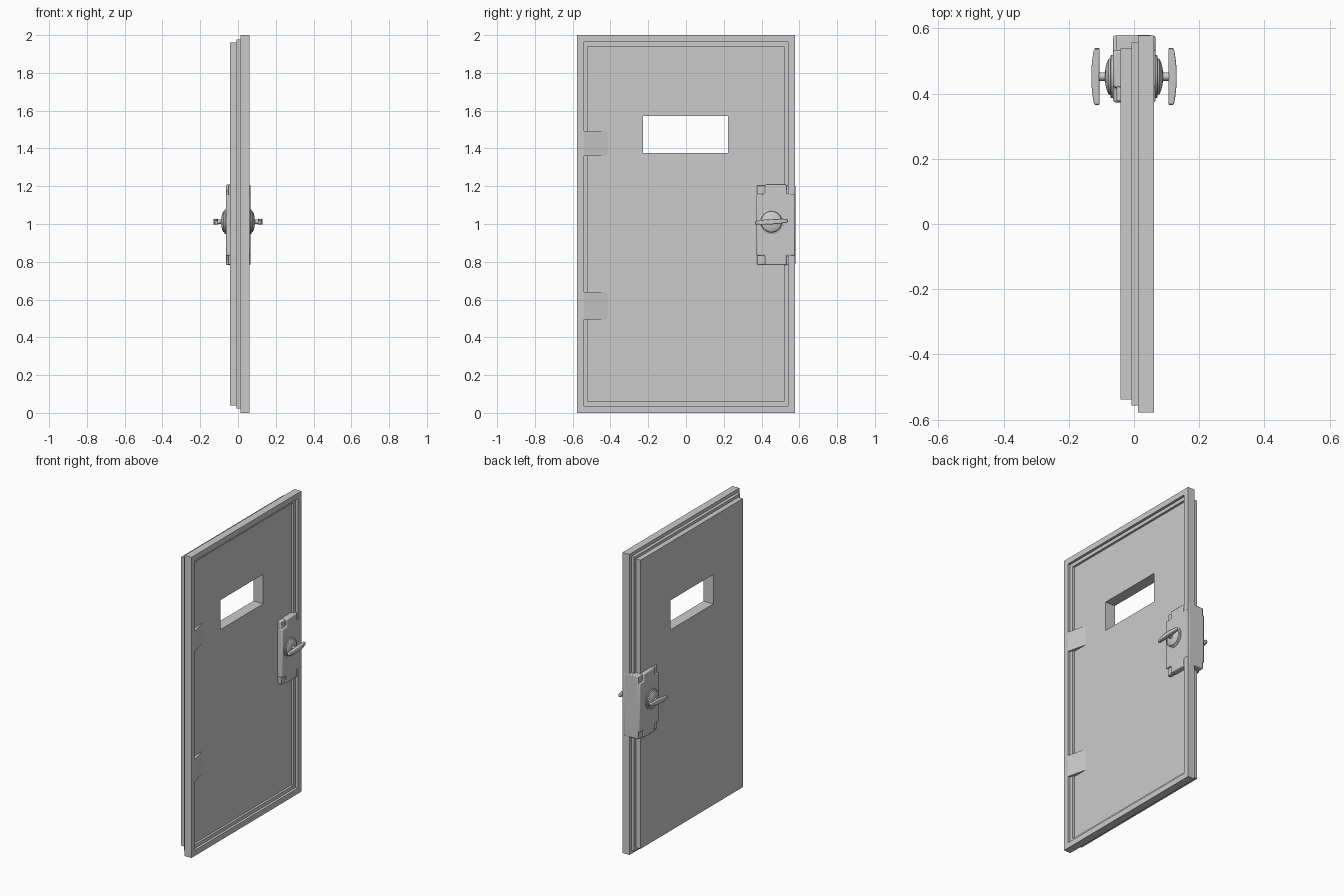
import bpy, bmesh, math
from mathutils import Matrix, Vector

if "Cube" in bpy.data.objects:
    bpy.data.objects.remove(bpy.data.objects["Cube"])


def make_object(name, bm):
    bmesh.ops.recalc_face_normals(bm, faces=bm.faces)
    mesh = bpy.data.meshes.new(name)
    bm.to_mesh(mesh)
    bm.free()
    obj = bpy.data.objects.new(name, mesh)
    bpy.context.collection.objects.link(obj)
    return obj


def bevel(obj, width, segments=2):
    mod = obj.modifiers.new("Bevel", "BEVEL")
    mod.width, mod.segments = width, segments
    mod.limit_method = "ANGLE"


def smooth(obj, angle=35):
    bpy.ops.object.select_all(action="DESELECT")
    obj.select_set(True)
    bpy.context.view_layer.objects.active = obj
    bpy.ops.object.shade_smooth_by_angle(angle=math.radians(angle))


def prism(name, points, axis, start, end):
    """Extrude a closed 2D outline along x (points y,z) or z (points x,y)."""
    bm = bmesh.new()
    co = (lambda p, d: (d, *p)) if axis == "x" else (lambda p, d: (*p, d))
    face = bm.faces.new([bm.verts.new(co(p, start)) for p in points])
    res = bmesh.ops.extrude_face_region(bm, geom=[face])
    verts = [v for v in res["geom"] if isinstance(v, bmesh.types.BMVert)]
    shift = Vector(co((0, 0), end - start))
    bmesh.ops.translate(bm, verts=verts, vec=shift)
    return make_object(name, bm)


# Door leaf: rectangular loops (x, y0, y1, z0, z1) joined into one closed skin
def inset(x, m):
    return (x, -0.578 + m, 0.578 - m, m, 2 - m)


loops = [inset(-0.042, 0.04), inset(-0.008, 0.04),
         inset(-0.008, 0.022), inset(0.012, 0.022),
         inset(0.012, 0), inset(0.062, 0),
         inset(0.062, 0.037), inset(0.045, 0.037),
         inset(0.045, 0.06), inset(0.030, 0.06),
         (0.030, -0.228, 0.222, 1.377, 1.573),
         (-0.042, -0.228, 0.222, 1.377, 1.573)]
bm = bmesh.new()
rings = [[bm.verts.new((x, y, z)) for y, z in ((a, c), (b, c), (b, d), (a, d))]
         for x, a, b, c, d in loops]
for i, ring in enumerate(rings):
    nxt = rings[(i + 1) % len(rings)]
    for j in range(4):
        k = (j + 1) % 4
        bm.faces.new((ring[j], ring[k], nxt[k], nxt[j]))
make_object("door_leaf", bm)

# Sloping hinge blocks that bridge the rim recess
ramp = [(0.062, -0.545), (0.029, -0.41), (0.02, -0.41), (0.02, -0.545)]
for name, z0, z1 in (("lower_hinge_block", 0.495, 0.64),
                     ("upper_hinge_block", 1.36, 1.493)):
    prism(name, ramp, "z", z0, z1)

# Lock case: notched plate running through the door over a shallower base
Y0, Y1, Z0, Z1, N, M = 0.373, 0.578, 0.782, 1.208, 0.045, 0.05
notched = [(Y0 + N, Z0), (Y1 - N, Z0), (Y1 - N, Z0 + M), (Y1, Z0 + M),
           (Y1, Z1 - M), (Y1 - N, Z1 - M), (Y1 - N, Z1), (Y0 + N, Z1),
           (Y0 + N, Z1 - M), (Y0, Z1 - M), (Y0, Z0 + M), (Y0 + N, Z0 + M)]
case = prism("lock_case", notched, "x", -0.064, 0.066)
bevel(case, 0.007)
smooth(case)
b = 0.003
base = prism("lock_base", [(Y0 + b, Z0 + b), (Y1 + 0.001, Z0 + b),
                           (Y1 + 0.001, Z1 - b), (Y0 + b, Z1 - b)],
             "x", -0.054, 0.054)
bevel(base, 0.005)
smooth(base)

# Handles: lathed rosette and stem plus a bowed grip, one set per side
KY, KZ = 0.452, 1.012
profile = [(0.060, 0.066), (0.070, 0.066), (0.072, 0.063), (0.072, 0.057),
           (0.078, 0.054), (0.083, 0.044), (0.087, 0.028), (0.089, 0.013),
           (0.112, 0.013)]
for side, label in ((-1, "back"), (1, "front")):
    bm = bmesh.new()
    verts = [bm.verts.new((side * x, 0, r)) for x, r in profile]
    edges = [bm.edges.new(p) for p in zip(verts, verts[1:])]
    bmesh.ops.spin(bm, geom=verts + edges, cent=(0, 0, 0), axis=(1, 0, 0),
                   angle=2 * math.pi, steps=32, use_merge=True)
    bmesh.ops.remove_doubles(bm, verts=bm.verts, dist=1e-5)
    bmesh.ops.translate(bm, verts=bm.verts, vec=(0, KY, KZ))
    smooth(make_object(label + "_rosette", bm))

    half = 0.087
    ts = [i / 6 for i in range(-6, 7)]
    outline = [(side * (0.131 - 0.009 * t * t), half * t) for t in ts]
    outline += [(side * (0.106 - 0.001 * t * t), half * t) for t in reversed(ts)]
    grip = prism(label + "_grip", outline, "z", -0.014, 0.014)
    # Taper the grip towards its ends
    for v in grip.data.vertices:
        v.co.z *= 1 - 0.35 * (v.co.y / half) ** 2
    grip.data.transform(Matrix.Translation((0, KY, KZ))
                        @ Matrix.Rotation(math.radians(4), 4, "X"))
    bevel(grip, 0.004)
    smooth(grip)
